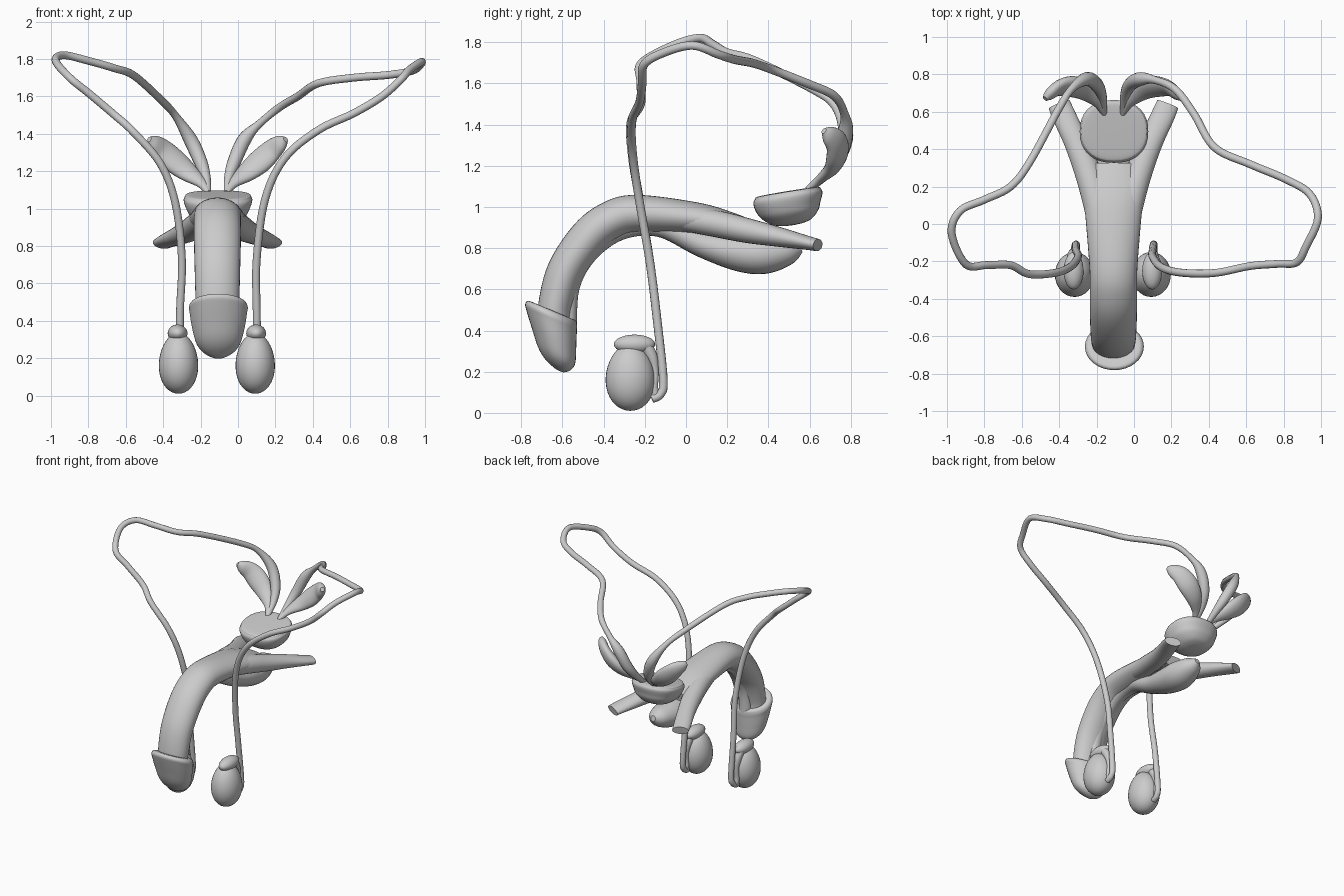
import bpy, bmesh
from math import cos, sin, pi, copysign
from mathutils import Vector

CX = -0.11  # symmetry plane of the body


def catmull(p, steps):
    out = []
    for i in range(len(p) - 1):
        a, b, c, d = p[max(i - 1, 0)], p[i], p[i + 1], p[min(i + 2, len(p) - 1)]
        for s in range(steps):
            t = s / steps
            out.append([0.5 * (2 * q + (r - o) * t + (2 * o - 5 * q + 4 * r - e) * t * t
                               + (3 * q - o - 3 * r + e) * t ** 3)
                        for o, q, r, e in zip(a, b, c, d)])
    return out + [list(p[-1])]


def loft(name, pts, ref=(1, 0, 0), up=None, sides=24, steps=6, power=1.0):
    """Smooth tube through (x, y, z, half width, half height) points."""
    rows = catmull(pts, steps)
    bm = bmesh.new()
    side, rings = Vector(ref), []
    for i, r in enumerate(rows):
        c = Vector(r[:3])
        if up:
            v = Vector(up).normalized()
        else:
            t = (Vector(rows[min(i + 1, len(rows) - 1)][:3]) - Vector(rows[max(i - 1, 0)][:3])).normalized()
            side = (side - t * side.dot(t)).normalized()
            v = t.cross(side)
        ring = []
        for k in range(sides):
            a = 2 * pi * k / sides
            ca, sa = (copysign(abs(f) ** power, f) for f in (cos(a), sin(a)))
            ring.append(bm.verts.new(c + side * ca * max(r[3], .003) + v * sa * max(r[4], .003)))
        rings.append(ring)
    for a, b in zip(rings, rings[1:]):
        for k in range(sides):
            bm.faces.new((a[k], a[(k + 1) % sides], b[(k + 1) % sides], b[k]))
    bm.faces.new(rings[0])
    bm.faces.new(rings[-1])
    bmesh.ops.recalc_face_normals(bm, faces=bm.faces)
    for f in bm.faces:
        f.smooth = len(f.verts) == 4
    me = bpy.data.meshes.new(name)
    bm.to_mesh(me)
    bm.free()
    ob = bpy.data.objects.new(name, me)
    bpy.context.collection.objects.link(ob)
    return ob


def ellipsoid(name, loc, rad, taper=0.0):
    bpy.ops.mesh.primitive_uv_sphere_add(segments=32, ring_count=20, location=loc)
    ob = bpy.context.object
    ob.name = name
    for v in ob.data.vertices:
        k = 1 - taper * v.co.z
        v.co = (v.co.x * rad[0] * k, v.co.y * rad[1] * k, v.co.z * rad[2])
    bpy.ops.object.shade_smooth()
    return ob


# shaft (paired erectile bodies), curving over and down
loft("shaft", [(CX, y, z, w, h) for y, z, w, h in [
    (-.635, .42, .11, .08), (-.635, .52, .117, .083), (-.585, .69, .122, .09),
    (-.475, .85, .126, .094), (-.365, .935, .126, .094), (-.235, .967, .128, .092),
    (.045, .945, .15, .078), (.2, .918, .165, .062), (.32, .895, .12, .04)]], sides=32)

# ventral tube ending in the bulb
loft("ventral_tube_and_bulb", [(CX, y, z, w, h) for y, z, w, h in [
    (-.575, .40, .05, .045), (-.565, .61, .05, .048), (-.48, .77, .05, .048),
    (-.325, .885, .052, .048), (-.13, .905, .06, .05), (.08, .82, .08, .065),
    (.25, .78, .105, .09), (.38, .77, .11, .095), (.5, .785, .075, .065), (.56, .80, .02, .02)]])

# head, a tilted tapered cup
loft("head", [(CX + .005, y, z, w, h) for y, z, w, h in [
    (-.645, .495, .10, .09), (-.65, .495, .14, .126), (-.655, .475, .157, .137),
    (-.652, .44, .153, .132), (-.64, .36, .14, .116), (-.628, .28, .117, .098),
    (-.622, .235, .08, .068), (-.615, .207, .03, .025), (-.615, .204, .004, .004)]],
    up=(0, .92, -.39), sides=32)

# gland with flattened top and domed underside
loft("gland", [(CX + .003, y, z, w, h) for y, z, w, h in [
    (.52, .912, .01, .01), (.52, .916, .06, .055), (.515, .93, .105, .1), (.505, .965, .15, .14),
    (.497, 1.0, .17, .158), (.495, 1.04, .183, .17), (.495, 1.062, .178, .163),
    (.495, 1.075, .155, .14), (.497, 1.078, .01, .01)]],
    up=(0, .985, .16), sides=36, power=.87)

for s, label in ((1, "right"), (-1, "left")):
    # flattened root branches
    loft("root_branch_" + label, [(CX + s * x, y, z, w, h) for x, y, z, w, h in [
        (.06, -.05, .952, .065, .06), (.1, .15, .918, .072, .065), (.145, .3, .885, .07, .06),
        (.205, .45, .855, .064, .048), (.265, .58, .828, .063, .035), (.29, .64, .815, .06, .03)]])
    # leaf-shaped vesicles
    loft("vesicle_" + label, [(CX + s * x, y, z, w, h) for x, y, z, w, h in [
        (.05, .59, 1.085, .014, .014), (.085, .65, 1.135, .03, .022), (.155, .71, 1.19, .058, .035),
        (.225, .735, 1.25, .073, .042), (.29, .73, 1.31, .066, .036), (.34, .695, 1.35, .045, .03),
        (.365, .67, 1.37, .015, .015)]])
    # testis with cap and coiled tail behind
    tx = CX - .003 + s * .205
    ellipsoid("testis_" + label, (tx, -.27, .173), (.105, .12, .163), .08)
    ellipsoid("epididymis_head_" + label, (tx + s * .005, -.25, .333), (.053, .1, .047))
    loft("epididymis_tail_" + label, [(tx + s * .01, y, z, r, r) for y, z, r in [
        (-.2, .33, .035), (-.165, .27, .028), (-.15, .2, .018), (-.155, .13, .02),
        (-.15, .09, .018), (-.165, .068, .015)]], sides=14)

# long ducts, slightly different on each side
ducts = {
    "right": [(.105, -.165, .068), (.105, -.125, .09), (.105, -.11, .16), (.10, -.14, .45), (.10, -.175, .73),
              (.145, -.23, 1.05), (.25, -.26, 1.27), (.43, -.262, 1.42), (.62, -.225, 1.51),
              (.77, -.213, 1.6), (.87, -.205, 1.69), (.92, -.12, 1.745), (.983, .03, 1.785),
              (.94, .16, 1.74), (.81, .24, 1.715), (.62, .32, 1.7), (.43, .41, 1.67),
              (.32, .59, 1.6), (.22, .72, 1.54), (.11, .77, 1.45)],
    "left": [(-.32, -.165, .068), (-.315, -.125, .09), (-.31, -.11, .16), (-.31, -.14, .45), (-.30, -.175, .73),
             (-.335, -.225, 1.03), (-.415, -.26, 1.24), (-.56, -.268, 1.41), (-.66, -.22, 1.5),
             (-.79, -.22, 1.61), (-.9, -.215, 1.7), (-.975, -.05, 1.79), (-.93, .07, 1.82),
             (-.8, .13, 1.79), (-.66, .2, 1.75), (-.555, .335, 1.71), (-.4, .62, 1.57), (-.33, .725, 1.49)]}
for label, path in ducts.items():
    s = 1 if label == "right" else -1
    # widened end entering the gland
    end = [(CX + s * x, y, z, r, r) for x, y, z, r in [
        (.145, .775, 1.37, .037), (.09, .745, 1.25, .036), (.06, .68, 1.16, .025), (.05, .59, 1.08, .016)]]
    loft("duct_" + label, [(*p, .021, .021) for p in path] + end, sides=14)
